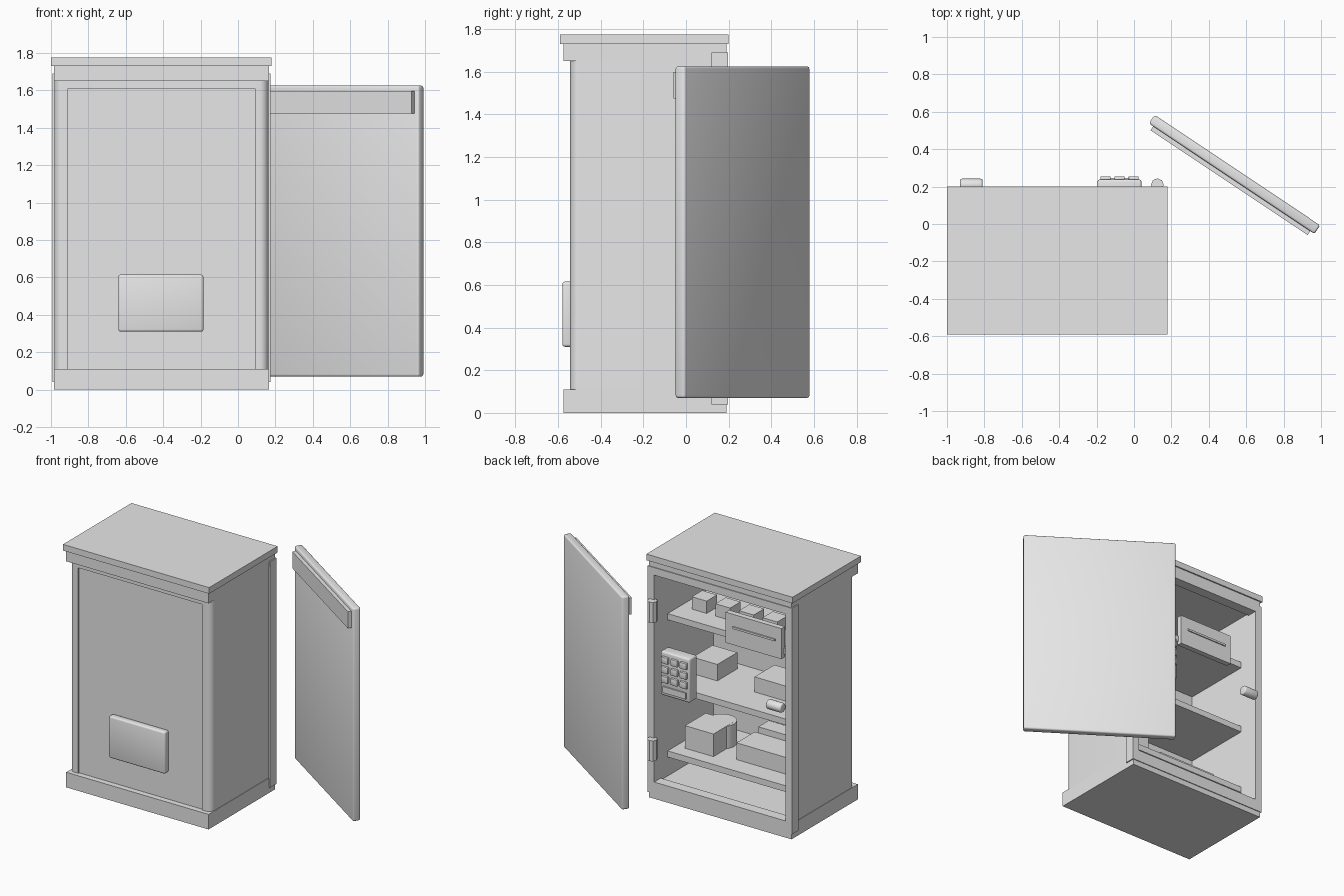
import bpy, bmesh, math
from mathutils import Vector, Matrix

cube = bpy.data.objects.get("Cube")
if cube:
    bpy.data.objects.remove(cube, do_unlink=True)

grey = bpy.data.materials.new("plain_grey")
grey.use_nodes = True
grey.diffuse_color = (0.8, 0.8, 0.8, 1)
grey.node_tree.nodes["Principled BSDF"].inputs["Base Color"].default_value = (0.8, 0.8, 0.8, 1)


def finish(name, bm, smooth=False):
    bmesh.ops.recalc_face_normals(bm, faces=bm.faces)
    mesh = bpy.data.meshes.new(name)
    bm.to_mesh(mesh)
    bm.free()
    mesh.materials.append(grey)
    obj = bpy.data.objects.new(name, mesh)
    bpy.context.collection.objects.link(obj)
    if smooth:
        bpy.ops.object.select_all(action='DESELECT')
        obj.select_set(True)
        bpy.context.view_layer.objects.active = obj
        bpy.ops.object.shade_smooth_by_angle(angle=math.radians(40))
    return obj


def box(name, x, y, z, bevel=0, segments=3):
    """Box from (min, max) pairs, optionally with rounded edges."""
    bm = bmesh.new()
    bmesh.ops.create_cube(bm, size=1)
    for v in bm.verts:
        v.co = Vector(((r[0] + r[1]) / 2 + c * (r[1] - r[0])) for r, c in zip((x, y, z), v.co))
    if bevel:
        bmesh.ops.bevel(bm, geom=bm.edges[:], offset=bevel, segments=segments,
                        affect='EDGES', profile=0.5)
    return finish(name, bm, bevel > 0)


def cylinder(name, centre, radius, length, sides=32, axis='Z', bevel=0):
    bm = bmesh.new()
    bmesh.ops.create_cone(bm, cap_ends=True, segments=sides, radius1=radius,
                          radius2=radius, depth=length)
    if bevel:
        rims = [e for e in bm.edges if abs(e.verts[0].co.z - e.verts[1].co.z) < 1e-5]
        bmesh.ops.bevel(bm, geom=rims, offset=bevel, segments=3, affect='EDGES', profile=0.5)
    turn = Matrix.Rotation(math.pi / 2, 4, 'Y') if axis == 'X' else Matrix()
    bmesh.ops.transform(bm, matrix=Matrix.Translation(centre) @ turn, verts=bm.verts)
    return finish(name, bm, sides > 8)


def prism(name, outline, z0, z1):
    bm = bmesh.new()
    face = bm.faces.new([bm.verts.new((px, py, z0)) for px, py in outline])
    up = bmesh.ops.extrude_face_region(bm, geom=[face])["geom"]
    bmesh.ops.translate(bm, vec=(0, 0, z1 - z0),
                        verts=[g for g in up if isinstance(g, bmesh.types.BMVert)])
    return finish(name, bm, True)


MID = -0.41  # centre line of the cabinet

# Plinth, cornice and top
box("plinth", (-0.985, 0.165), (-0.575, 0.19), (0, 0.11))
box("cornice", (-0.985, 0.165), (-0.575, 0.19), (1.65, 1.73))
box("top_slab", (-1, 0.18), (-0.59, 0.2), (1.73, 1.775))

# Wrap-around shell with rounded corner posts and a slightly sunken front panel
R, HALF, FRONT = 0.045, 0.572, -0.543
arc = [(HALF - R + R * math.cos(a), FRONT + R - R * math.sin(a))
       for a in (i * math.pi / 16 for i in range(9))]
half = [(0.53, 0.13), (HALF, 0.13)] + arc + [(0.5, FRONT), (0.5, FRONT + 0.01)]
inner = [(-0.53, -0.49), (0.53, -0.49)]
outline = half + [(-px, py) for px, py in reversed(half)] + inner
prism("shell", [(MID + px, py) for px, py in outline], 0.11, 1.65)
box("front_top_strip", (MID - 0.5, MID + 0.5), (FRONT, -0.52), (1.61, 1.65))

# Raised plate on the front
box("front_plate", (-0.64, -0.185), (-0.58, -0.53), (0.31, 0.615), 0.012)

# Frame around the rear opening
for side, name in ((-1, "frame_post_right"), (1, "frame_post_left")):
    xs = sorted((MID + side * 0.53, MID + side * 0.583))
    box(name, xs, (0.12, 0.196), (0.04, 1.69))
box("frame_bottom_rail", (MID - 0.53, MID + 0.53), (0.12, 0.196), (0.04, 0.125))
box("frame_top_rail", (MID - 0.53, MID + 0.53), (0.12, 0.196), (1.635, 1.69))

# Shelves
for i, z in enumerate((0.293, 0.78, 1.295)):
    box(f"shelf_{i + 1}", (MID - 0.53, MID + 0.53), (-0.49, 0.04), (z - 0.045, z))

# Top shelf: row of small boxes and a hanging drawer front
for i in range(5):
    x = MID + (i - 2) * 0.19
    box(f"small_box_{i + 1}", (x - 0.06, x + 0.06), (-0.23, -0.11), (1.295, 1.385))
box("drawer_front", (-0.82, -0.37), (0.03, 0.07), (1.225, 1.448))
box("drawer_grip", (-0.77, -0.43), (0.07, 0.078), (1.345, 1.36))

# Middle shelf
box("middle_box_left", (-0.12, 0.08), (-0.42, -0.19), (0.78, 0.9))
box("middle_box_right", (-0.8, -0.42), (-0.42, -0.19), (0.78, 0.89))

# Lower shelf
box("lower_box_left", (-0.18, 0.05), (-0.3, -0.06), (0.293, 0.458))
cylinder("lower_round_tin", (-0.1, -0.27, 0.375), 0.1, 0.164)
box("lower_box_right", (-0.82, -0.33), (-0.32, -0.11), (0.293, 0.415))
box("lower_box_rear", (-0.8, -0.36), (-0.44, -0.32), (0.293, 0.46))

# Keypad
box("keypad_body", (-0.195, 0.04), (0.15, 0.238), (0.8, 1.12), 0.012)
for row in range(3):
    for col in range(3):
        x, z = -0.0775 + (col - 1) * 0.075, 1.065 - row * 0.07
        box(f"key_{row * 3 + col + 1}", (x - 0.027, x + 0.027), (0.23, 0.255),
            (z - 0.024, z + 0.024), 0.005, 2)
box("keypad_bar", (-0.17, 0.015), (0.23, 0.247), (0.825, 0.87))

# Latch knob and hinges
cylinder("latch_knob", (-0.87, 0.208, 0.95), 0.034, 0.12, axis='X', bevel=0.01)
for z, name in ((0.37, "hinge_lower"), (1.38, "hinge_upper")):
    cylinder(name, (0.125, 0.21, z), 0.034, 0.15, sides=8)

# Detached door with its inner rail, swung away from the cabinet
place = Matrix.Translation((0.5375, 0.265, 0)) @ Matrix.Rotation(math.radians(-33.7), 4, 'Z')
door = box("door", (-0.532, 0.532), (-0.0275, 0.0275), (0.07, 1.625), 0.012)
rail = box("door_rail", (-0.505, 0.505), (-0.053, -0.025), (1.475, 1.597))
for part in (door, rail):
    part.data.transform(place)
